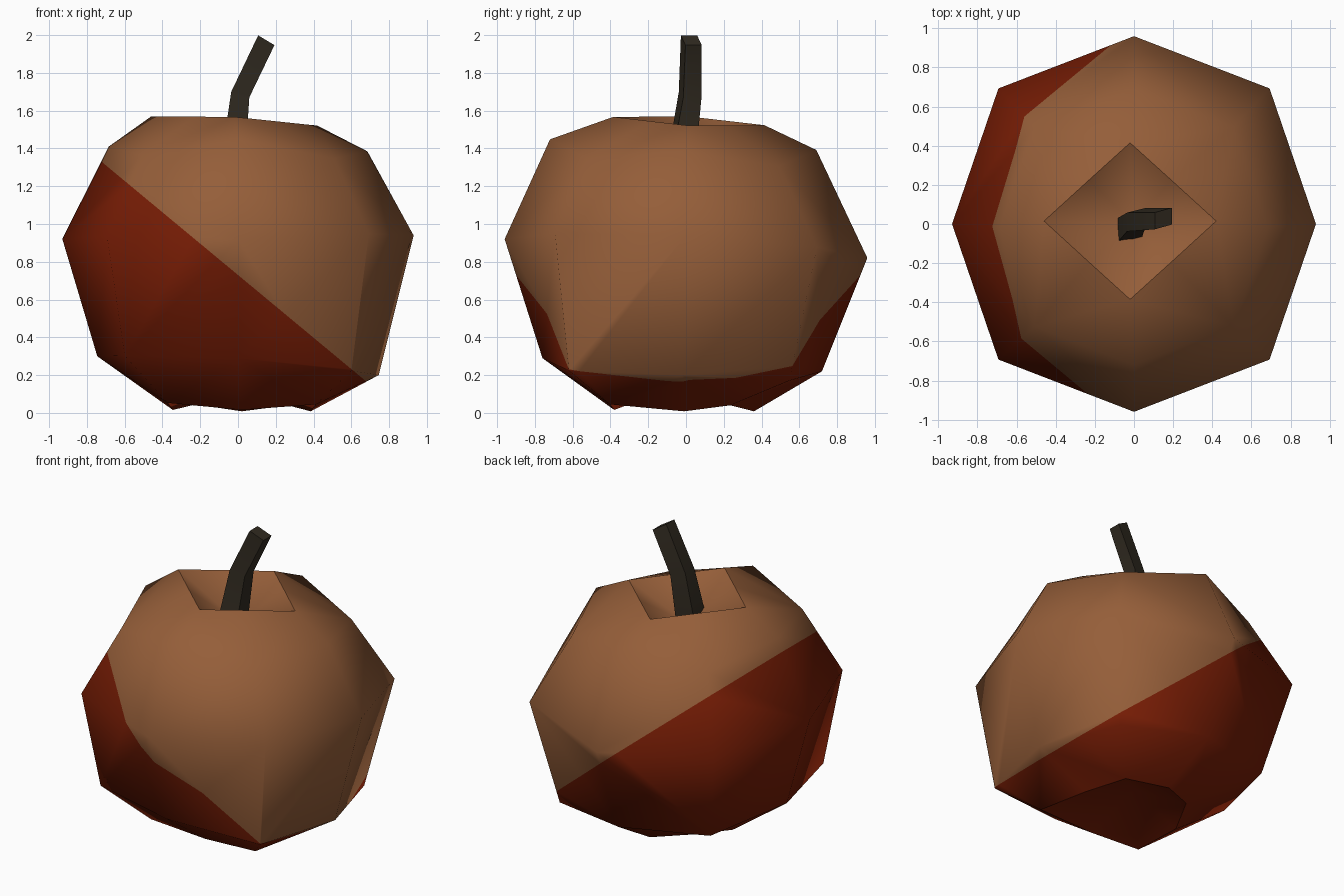
import bpy, bmesh, math
from mathutils import Vector

if "Cube" in bpy.data.objects:
    bpy.data.objects.remove(bpy.data.objects["Cube"])


def material(name, rgb):
    m = bpy.data.materials.new(name)
    m.diffuse_color = (*rgb, 1)
    m.use_nodes = True
    m.node_tree.nodes["Principled BSDF"].inputs["Base Color"].default_value = m.diffuse_color
    return m


brown = material("tan_brown", (0.30, 0.112, 0.041))
red = material("deep_red", (0.185, 0.012, 0.0015))
bark = material("dark_bark", (0.031, 0.024, 0.015))


def finish(bm, name, mats, angle):
    bmesh.ops.recalc_face_normals(bm, faces=bm.faces)
    me = bpy.data.meshes.new(name)
    bm.to_mesh(me)
    bm.free()
    for m in mats:
        me.materials.append(m)
    ob = bpy.data.objects.new(name, me)
    bpy.context.collection.objects.link(ob)
    bpy.ops.object.select_all(action='DESELECT')
    ob.select_set(True)
    bpy.context.view_layer.objects.active = ob
    bpy.ops.object.shade_smooth_by_angle(angle=math.radians(angle))
    return ob


def bridge(bm, a, b):
    n = len(a)
    for i in range(n):
        bm.faces.new((a[i], a[(i + 1) % n], b[(i + 1) % n], b[i]))


# Fruit: stacked eight-sided rings, slightly squared, skewed and tilted
# radius on x, y, diagonal; height on x, y, diagonal; x tilt, y tilt; diagonal skew; offset x, y
RINGS = [
    (0.365, 0.37, 0.45, 0.012, 0.012, 0.045, -0.01, -0.01, 0.33, 0.02, -0.01),
    (0.745, 0.74, 0.825, 0.25, 0.255, 0.235, -0.067, -0.047, 0.04, 0, -0.02),
    (0.93, 0.96, 0.98, 0.93, 0.87, 0.905, 0.01, -0.052, 0, 0, 0),
    (0.685, 0.705, 0.72, 1.397, 1.42, 1.335, -0.018, -0.04, 0, 0, -0.015),
    (0.44, 0.40, 0.297, 1.545, 1.545, 1.545, -0.055, -0.055, 0, -0.02, 0.015),
]
bm = bmesh.new()
rings = []
for rx, ry, rd, zx, zy, zd, tx, ty, skew, ox, oy in RINGS:
    ring = []
    for i in range(8):
        a = i * math.pi / 4
        r, z = ((rx, zx), (rd * (1 - skew * math.sin(a)), zd), (ry, zy))[i % 4 if i % 4 < 3 else 1]
        x, y = r * math.cos(a), r * math.sin(a)
        ring.append(bm.verts.new((x + ox, y + oy, z + tx * x + ty * y)))
    rings.append(ring)
for a, b in zip(rings, rings[1:]):
    bridge(bm, a, b)
# Hollows at the bottom and the top, with crisp rims
for ring, z in ((rings[0], 0.16), (rings[-1], 1.34)):
    c = bm.verts.new((0, 0, z))
    for i in range(8):
        bm.faces.new((ring[i], ring[(i + 1) % 8], c))
        bm.edges.get((ring[i], ring[(i + 1) % 8])).smooth = False
bmesh.ops.triangulate(bm, faces=bm.faces)
# Two-tone skin, split along a slanted plane
co, no = Vector((0, 0, 0.73)), Vector((0.83, 0, 1)).normalized()
bmesh.ops.bisect_plane(bm, geom=bm.verts[:] + bm.edges[:] + bm.faces[:],
                       plane_co=co, plane_no=no, dist=1e-4)
for f in bm.faces:
    f.material_index = 1 if (f.calc_center_median() - co).dot(no) < 0 else 0
finish(bm, "fruit", [brown, red], 70)

# Stem: bent four-sided rod
bm = bmesh.new()
PATH = [(-0.03, -0.03, 1.30, 0.065, 0), (0.012, 0.022, 1.685, 0.048, -0.3),
        (0.15, 0.028, 1.973, 0.043, -0.6)]
loops = []
for x, y, z, h, slope in PATH:
    loops.append([bm.verts.new((x + sx * h, y + sy * h + sx * 0.012, z + sx * h * slope))
                  for sx, sy in ((-1, -1), (1, -1), (1, 1), (-1, 1))])
for a, b in zip(loops, loops[1:]):
    bridge(bm, a, b)
bm.faces.new(loops[0])
bm.faces.new(loops[-1])
finish(bm, "stem", [bark], 30)
